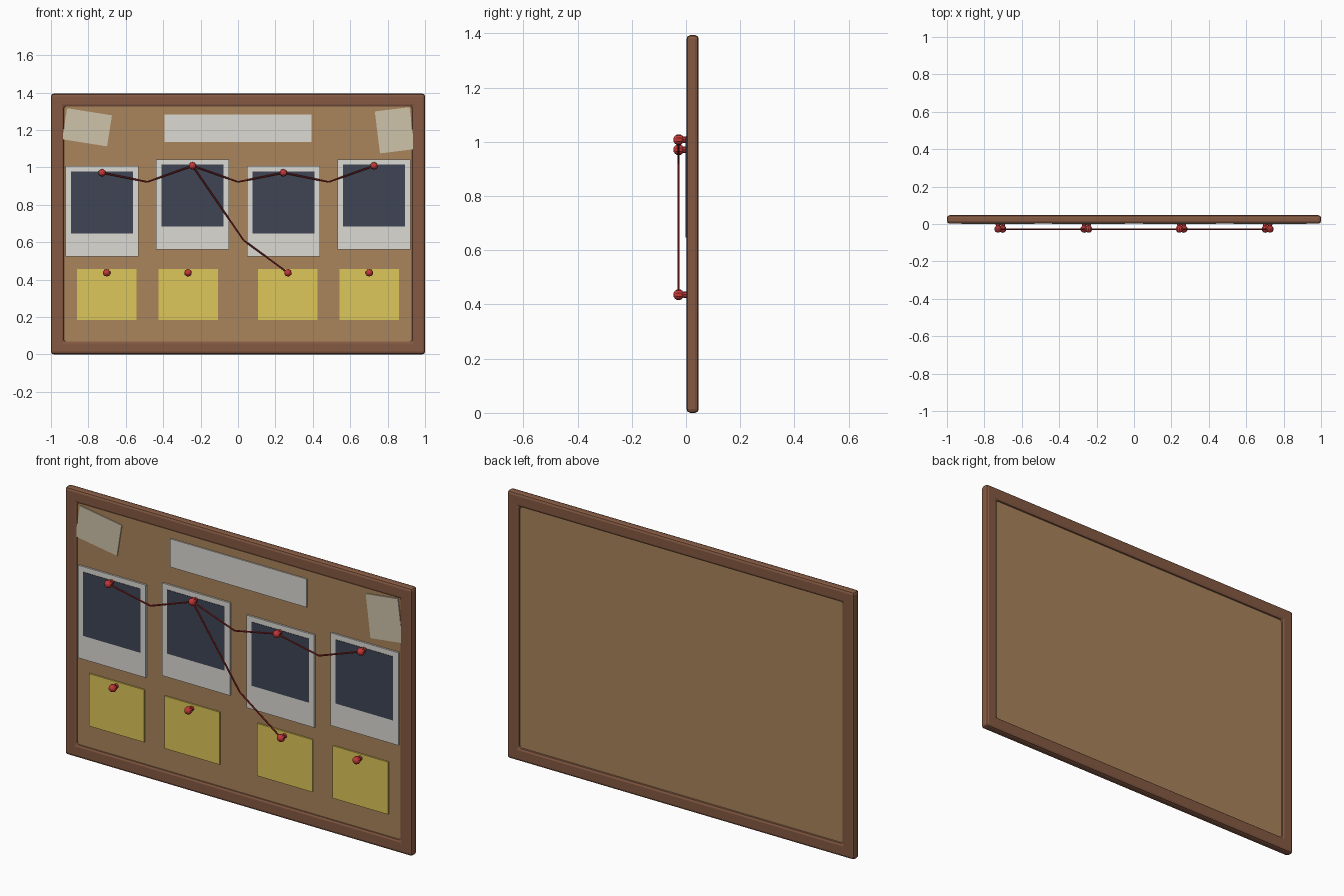
import bpy, bmesh
from math import radians
from mathutils import Matrix, Vector

if "Cube" in bpy.data.objects:
    bpy.data.objects.remove(bpy.data.objects["Cube"])

W, H = 1.0, 1.394          # half width, height
Y0, Y1 = 0.002, 0.047      # frame front and back
BAR = 0.072


def mat(name, rgb):
    m = bpy.data.materials.new(name)
    m.diffuse_color = (*rgb, 1)
    m.use_nodes = True
    m.node_tree.nodes["Principled BSDF"].inputs["Base Color"].default_value = m.diffuse_color
    return m


WOOD = mat("wood", (0.23, 0.10, 0.055))
CORK = mat("cork", (0.40, 0.23, 0.105))
WHITE = mat("photo_paper", (0.72, 0.70, 0.65))
DARK = mat("photo_dark", (0.05, 0.06, 0.09))
YELLOW = mat("sticky_yellow", (0.72, 0.57, 0.10))
CREAM = mat("cream_paper", (0.62, 0.55, 0.41))
RED = mat("pin_red", (0.55, 0.04, 0.04))
STRING = mat("string_red", (0.28, 0.02, 0.02))


def add(name, bm, material):
    bmesh.ops.recalc_face_normals(bm, faces=bm.faces)
    me = bpy.data.meshes.new(name)
    bm.to_mesh(me)
    bm.free()
    me.materials.append(material)
    ob = bpy.data.objects.new(name, me)
    bpy.context.collection.objects.link(ob)
    return ob


def sheet(name, x, z, w, h, front, back, material, tilt=0):
    bm = bmesh.new()
    m = (Matrix.Translation((x, (front + back) / 2, z))
         @ Matrix.Rotation(radians(-tilt), 4, 'Y')
         @ Matrix.Diagonal((w, back - front, h, 1)))
    bmesh.ops.create_cube(bm, size=1, matrix=m)
    return add(name, bm, material)


# Frame: mitred rectangular ring with softened edges
bm = bmesh.new()
rings = []
for inset, y in ((0, Y0), (BAR, Y0), (BAR, Y1), (0, Y1)):
    a, lo, hi = W - inset, inset, H - inset
    rings.append([bm.verts.new((x, y, z)) for x, z in
                  ((-a, lo), (a, lo), (a, hi), (-a, hi))])
for i in range(4):
    r, s = rings[i], rings[(i + 1) % 4]
    for j in range(4):
        k = (j + 1) % 4
        bm.faces.new((r[j], r[k], s[k], s[j]))
frame = add("frame", bm, WOOD)
bev = frame.modifiers.new("soft_edges", 'BEVEL')
bev.width, bev.segments = 0.014, 2
bev.limit_method = 'ANGLE'

# Cork panel
sheet("cork_panel", 0, H / 2, 2 * W - 2 * BAR + 0.02, H - 2 * BAR + 0.02,
      0.010, 0.037, CORK)


def pin(name, x, z, base):
    bm = bmesh.new()
    rot = Matrix.Rotation(radians(90), 4, 'X')
    bmesh.ops.create_uvsphere(bm, u_segments=10, v_segments=8, radius=0.02,
                              matrix=Matrix.Translation((x, -0.027, z)) @ rot)
    depth = base + 0.02
    bmesh.ops.create_cone(bm, cap_ends=True, segments=8, radius1=0.013,
                          radius2=0.010, depth=depth,
                          matrix=Matrix.Translation((x, base - depth / 2, z)) @ rot)
    add(name, bm, RED)


# Instant photos with their pins
photo_pins = []
for i, (x, z) in enumerate(((-0.727, 0.765), (-0.243, 0.802),
                            (0.243, 0.765), (0.727, 0.802))):
    sheet(f"photo_{i + 1}", x, z, 0.39, 0.482, 0.001, 0.011, WHITE)
    sheet(f"photo_image_{i + 1}", x, z + 0.048, 0.332, 0.332, -0.001, 0.004, DARK)
    pin(f"photo_pin_{i + 1}", x, z + 0.206, 0.002)
    photo_pins.append((x, z + 0.206))

# Sticky notes with their pins
for i, x in enumerate((-0.702, -0.267, 0.267, 0.702)):
    sheet(f"sticky_note_{i + 1}", x, 0.321, 0.318, 0.273, 0.003, 0.011, YELLOW)
    pin(f"note_pin_{i + 1}", x, 0.436, 0.006)

# Header strip and tilted paper scraps
sheet("header_strip", 0, 1.21, 0.786, 0.147, 0.004, 0.011, WHITE)
sheet("paper_scrap_left", -0.807, 1.214, 0.243, 0.168, 0.005, 0.011, CREAM, -9)
sheet("paper_scrap_right", 0.838, 1.198, 0.187, 0.226, 0.005, 0.011, CREAM, 7)


# Sagging strings between pins
def string(name, pts):
    bm = bmesh.new()
    pts = [Vector((x, -0.027, z)) for x, z in pts]
    for p, q in zip(pts, pts[1:]):
        d = q - p
        m = (Matrix.Translation((p + q) / 2)
             @ d.to_track_quat('Z', 'Y').to_matrix().to_4x4())
        bmesh.ops.create_cone(bm, cap_ends=True, segments=6, radius1=0.0045,
                              radius2=0.0045, depth=d.length, matrix=m)
    add(name, bm, STRING)


for i, (p, q) in enumerate(zip(photo_pins, photo_pins[1:])):
    string(f"string_{i + 1}", (p, ((p[0] + q[0]) / 2, 0.922), q))
string("string_to_note", (photo_pins[1], (0.03, 0.61), (0.267, 0.436)))
